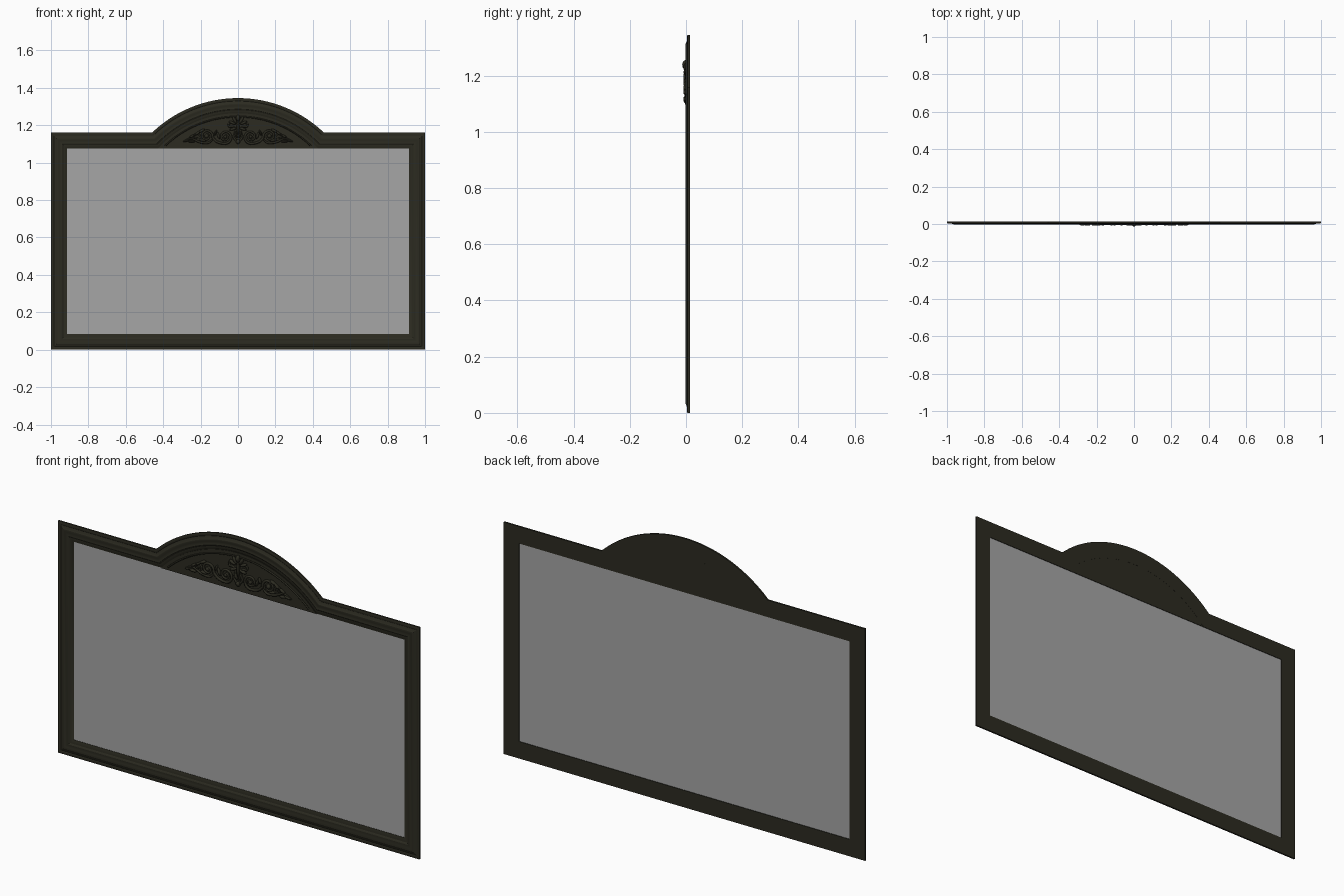
import bpy, bmesh, math
from mathutils import Matrix, Vector

if "Cube" in bpy.data.objects:
    bpy.data.objects.remove(bpy.data.objects["Cube"])

BACK = 0.0135                 # y of the flat back
CZ, R, TOP = 0.681, 0.664, 1.16   # arch centre height, radius, top of straight bars
W = 0.085                     # frame moulding width


def material(name, rgba):
    m = bpy.data.materials.new(name)
    m.diffuse_color = rgba
    m.use_nodes = True
    m.node_tree.nodes["Principled BSDF"].inputs["Base Color"].default_value = m.diffuse_color
    return m


bronze = material("dark bronze", (0.025, 0.024, 0.015, 1))
glass = material("mirror grey", (0.38, 0.38, 0.38, 0.85))


def finish(name, bm, mat, smooth=None):
    bmesh.ops.recalc_face_normals(bm, faces=bm.faces)
    me = bpy.data.meshes.new(name)
    bm.to_mesh(me)
    bm.free()
    me.materials.append(mat)
    ob = bpy.data.objects.new(name, me)
    bpy.context.collection.objects.link(ob)
    if smooth:
        bpy.ops.object.select_all(action='DESELECT')
        ob.select_set(True)
        bpy.context.view_layer.objects.active = ob
        bpy.ops.object.shade_smooth_by_angle(angle=math.radians(smooth))
    return ob


def arc(r, z_end, n=64):
    """Arch points, right to left, ending at height z_end."""
    a0 = math.asin((z_end - CZ) / r)
    return [(r * math.cos(a), CZ + r * math.sin(a))
            for a in (a0 + (math.pi - 2 * a0) * i / n for i in range(n + 1))]


def contour(d):
    """Frame outline moved inward by d."""
    x, t = 1 - d, TOP - d
    return [(-x, d), (x, d), (x, t)] + arc(R - d, t) + [(-x, t)]


# Frame: one moulding profile (inset, y) swept round the arched outline
profile = [(0, BACK), (0, 0.005), (0.006, 0.003), (0.012, 0.0035), (0.016, 0.005),
           (0.028, 0.001), (0.031, -0.001), (0.036, -0.0015), (0.042, 0.0005),
           (0.052, 0.001), (0.058, -0.0005), (0.062, 0.001), (0.066, 0.004),
           (0.074, 0.005), (0.078, 0.007), (W, 0.009), (W, BACK)]
bm = bmesh.new()
rings = [[bm.verts.new((x, y, z)) for x, z in contour(d)] for d, y in profile]
for k, a in enumerate(rings):
    b = rings[(k + 1) % len(rings)]
    for i in range(len(a)):
        j = (i + 1) % len(a)
        bm.faces.new((a[i], a[j], b[j], b[i]))
finish("arched_frame", bm, bronze, 25)

# Panel filling the arch
bm = bmesh.new()
face = bm.faces.new([bm.verts.new((x, 0.005, z)) for x, z in arc(R - W + 0.004, TOP - W)])
ext = bmesh.ops.extrude_face_region(bm, geom=[face])
for v in ext["geom"]:
    if isinstance(v, bmesh.types.BMVert):
        v.co.y = BACK - 0.0005
finish("arch_panel", bm, bronze)

# Mirror sheet
bm = bmesh.new()
e = 1 - W
bm.faces.new([bm.verts.new(p) for p in
              ((-e, 0.0105, W), (e, 0.0105, W), (e, 0.0105, TOP - W), (-e, 0.0105, TOP - W))])
finish("mirror_glass", bm, glass)


def tubes(name, paths, depth):
    """Round strands through (x, z, radius) points, mirrored left and right."""
    cu = bpy.data.curves.new(name, 'CURVE')
    cu.dimensions = '3D'
    cu.bevel_depth = depth
    cu.bevel_resolution = 2
    cu.use_fill_caps = True
    for path in paths:
        for s in (1, -1):
            sp = cu.splines.new('POLY')
            sp.points.add(len(path) - 1)
            for p, (x, z, r) in zip(sp.points, path):
                p.co = (s * x, 0.002, z, 1)
                p.radius = r
            sp.use_smooth = True
    cu.materials.append(bronze)
    ob = bpy.data.objects.new(name, cu)
    bpy.context.collection.objects.link(ob)
    bpy.ops.object.select_all(action='DESELECT')
    ob.select_set(True)
    bpy.context.view_layer.objects.active = ob
    bpy.ops.object.convert(target='MESH')


def spiral(cx, cz, r0, r1, a0, a1, t0, t1, n=32):
    out = []
    for i in range(n + 1):
        f = i / n
        a, r = math.radians(a0 + (a1 - a0) * f), r0 + (r1 - r0) * f
        out.append((cx + r * math.cos(a), cz + r * math.sin(a), t0 + (t1 - t0) * f))
    return out


def smooth(pts, n=6):
    """Catmull-Rom curve through a few (x, z, radius) points."""
    p = [Vector(q) for q in [pts[0]] + pts + [pts[-1]]]
    out = []
    for a, b, c, d in zip(p, p[1:], p[2:], p[3:]):
        for i in range(n):
            t = i / n
            out.append(tuple(0.5 * (2 * b + (c - a) * t + (2 * a - 5 * b + 4 * c - d) * t * t
                                    + (3 * b - a - 3 * c + d) * t ** 3)))
    return out + [tuple(pts[-1])]


# Bead line under the arch
bead = [(x, z, 1) for x, z in arc(R - W - 0.014, 1.09) if x >= -1e-6]
tubes("arch_bead", [bead], 0.004)

# Scrollwork
main = (spiral(0.068, 1.138, 0.008, 0.036, -270, 270, 0.7, 1)
        + smooth([(0.09, 1.104, 1), (0.115, 1.113, 1), (0.134, 1.132, 1)])
        + spiral(0.168, 1.142, 0.033, 0.007, 180, -300, 1, 0.7))
tail = smooth([(0.135, 1.125, 0.5), (0.16, 1.106, 0.9), (0.205, 1.11, 0.9),
               (0.245, 1.128, 0.7), (0.27, 1.125, 0.6), (0.295, 1.113, 0.2)])
tail_curl = spiral(0.222, 1.138, 0.022, 0.005, 220, -160, 0.8, 0.5, 20)
stem = smooth([(0.0, 1.108, 0.8), (0.022, 1.135, 0.9), (0.014, 1.165, 0.8),
               (0.024, 1.19, 0.8), (0.046, 1.192, 0.8), (0.05, 1.208, 0.7), (0.038, 1.21, 0.5)])
tubes("scrollwork", [main, tail, tail_curl, stem], 0.0065)

# Leaves: (x, z, half length, half width, angle), mirrored
leaves = [(0.018, 1.228, 0.022, 0.008, 60), (0.03, 1.213, 0.02, 0.007, 25),
          (0.026, 1.18, 0.02, 0.007, -20), (0.012, 1.15, 0.02, 0.006, 70),
          (0.105, 1.145, 0.02, 0.007, 70), (0.12, 1.16, 0.016, 0.006, 110),
          (0.195, 1.17, 0.02, 0.007, -25), (0.215, 1.158, 0.018, 0.006, -40),
          (0.19, 1.12, 0.02, 0.007, 10), (0.245, 1.142, 0.017, 0.006, -30),
          (0.25, 1.113, 0.02, 0.006, 5), (0.275, 1.117, 0.02, 0.005, -15),
          (0.168, 1.142, 0.011, 0.011, 0), (0.068, 1.138, 0.009, 0.009, 0)]
bm = bmesh.new()


def leaf(x, z, l, w, ang, depth=0.010, y=0.001):
    m = (Matrix.Translation((x, y, z)) @ Matrix.Rotation(-math.radians(ang), 4, 'Y')
         @ Matrix.Diagonal((l, depth, w, 1)))
    bmesh.ops.create_uvsphere(bm, u_segments=12, v_segments=8, radius=1, matrix=m)


for x, z, l, w, ang in leaves:
    leaf(x, z, l, w, ang)
    leaf(-x, z, l, w, 180 - ang)
# Central stalk, top bud and foot
leaf(0, 1.19, 0.045, 0.007, 90)
leaf(0, 1.238, 0.018, 0.010, 90, 0.0135, 0.0)
leaf(0, 1.112, 0.012, 0.012, 0)
finish("leaf_ornament", bm, bronze, 60)
